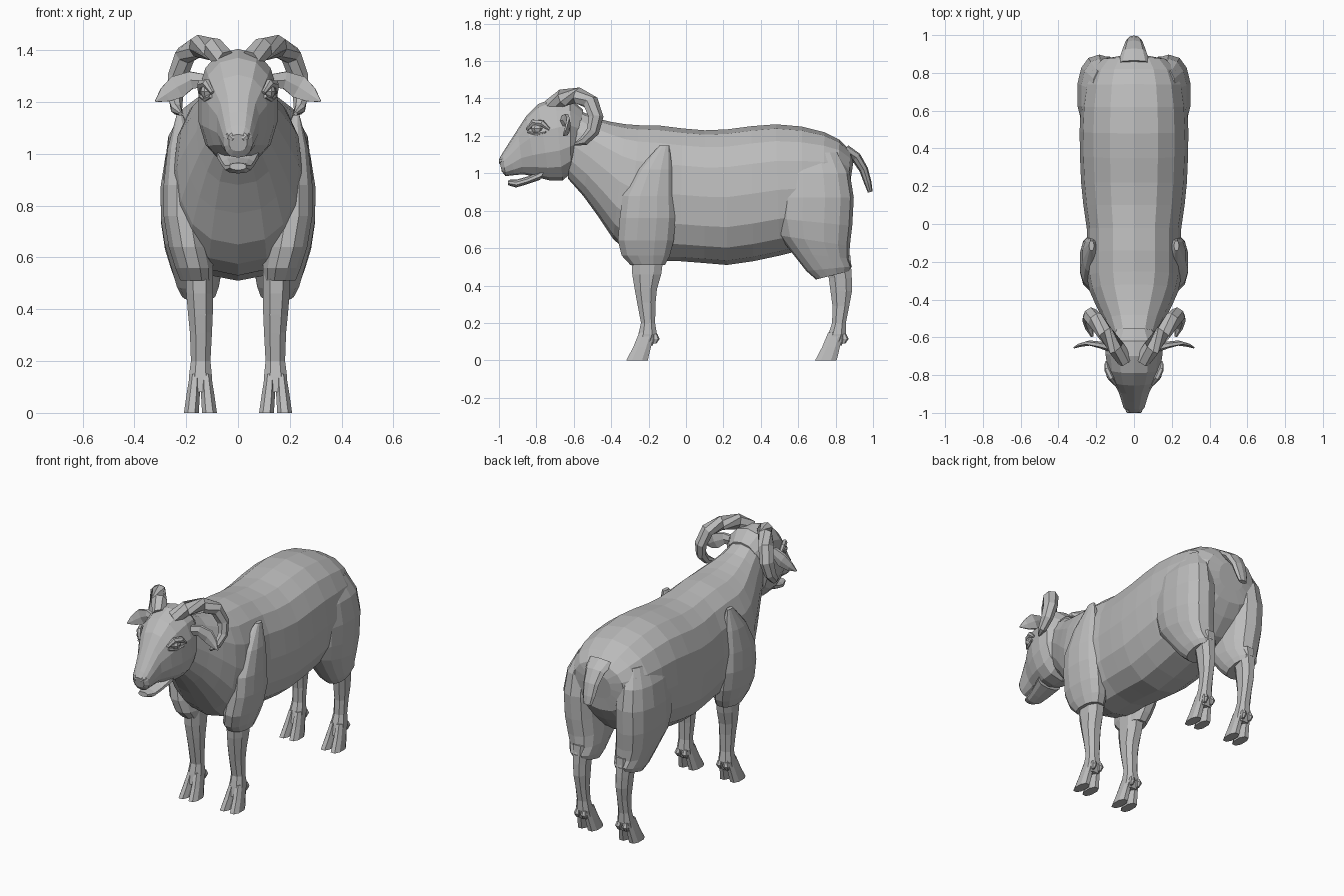
import bpy, bmesh, math
from mathutils import Vector

wool = bpy.data.materials.new("plain grey")
wool.diffuse_color = (0.5, 0.5, 0.5, 1)


def loft(name, *shells, mirror=False):
    """Skin each list of equal-length rings into a closed shell."""
    bm = bmesh.new()
    for rings in shells:
        vs = [[bm.verts.new(p) for p in r] for r in rings]
        n = len(vs[0])
        for a, b in zip(vs, vs[1:]):
            for i in range(n):
                j = (i + 1) % n
                bm.faces.new((a[i], a[j], b[j], b[i]))
        bm.faces.new(vs[0])
        bm.faces.new(vs[-1])
    bmesh.ops.recalc_face_normals(bm, faces=bm.faces)
    me = bpy.data.meshes.new(name)
    bm.to_mesh(me)
    bm.free()
    me.materials.append(wool)
    ob = bpy.data.objects.new(name, me)
    bpy.context.collection.objects.link(ob)
    if mirror:
        ob.modifiers.new("mirror", 'MIRROR').use_mirror_merge = False
    return ob


def spow(v, p):
    return math.copysign(abs(v) ** p, v)


def slice_ring(yb, zb, yt, zt, w, n=16, p=0.85):
    """Upright cross-section spanning a bottom point and a top point."""
    out = []
    for i in range(n):
        a = math.tau * i / n
        s = (1 - spow(math.cos(a), p)) / 2
        out.append((w * spow(math.sin(a), p), yb + (yt - yb) * s, zb + (zt - zb) * s))
    return out


def flat_ring(x, y, z, rx, ry, tilt=0, n=8):
    """Level cross-section, optionally tilted front to back."""
    out = []
    for i in range(n):
        a = math.tau * (i + 0.5) / n
        dy = ry * spow(math.sin(a), 0.85) * 1.06
        out.append((x + rx * spow(math.cos(a), 0.85) * 1.06, y + dy, z + tilt * dy))
    return out


def tube(pts, side, n=6):
    """Rings along a path of (x, y, z, radius across, radius along side)."""
    c = [Vector(p[:3]) for p in pts]
    rings = []
    for i, p in enumerate(pts):
        t = (c[min(i + 1, len(c) - 1)] - c[max(i - 1, 0)]).normalized()
        u = (Vector(side) - t * t.dot(Vector(side))).normalized()
        v = t.cross(u)
        rings.append([c[i] + u * p[4] * math.cos(math.tau * k / n)
                      + v * p[3] * math.sin(math.tau * k / n) for k in range(n)])
    return rings


# Trunk and neck
loft("body", [slice_ring(*r) for r in [
    (-.63, 0.97, -.62, 1.36, .11), (-.55, 0.88, -.48, 1.295, .16),
    (-.47, 0.77, -.40, 1.275, .20), (-.39, 0.65, -.32, 1.262, .235),
    (-.31, 0.575, -.25, 1.257, .25), (-.18, 0.53, -.14, 1.255, .25),
    (-.03, 0.53, -.02, 1.24, .25), (0.10, 0.52, 0.10, 1.23, .268),
    (0.22, 0.51, 0.22, 1.235, .28), (0.36, 0.53, 0.35, 1.252, .286),
    (0.50, 0.56, 0.48, 1.262, .288), (0.62, 0.59, 0.62, 1.25, .282),
    (0.73, 0.65, 0.74, 1.22, .265), (0.81, 0.74, 0.82, 1.18, .235),
    (0.86, 0.82, 0.88, 1.12, .175), (0.87, 0.90, 0.895, 1.06, .09)]])

# Shoulder and haunch masses
loft("shoulder", [flat_ring(*r, n=12) for r in [
    (.225, -.115, 1.15, .012, .025), (.215, -.165, 1.02, .055, .09),
    (.21, -.20, .88, .075, .135), (.21, -.205, .76, .075, .145),
    (.19, -.215, .64, .075, .145), (.17, -.215, .56, .07, .125),
    (.16, -.205, .51, .06, .09)]], mirror=True)
loft("haunch", [flat_ring(*r, n=14) for r in [
    (.17, .67, 1.11, .05, .14), (.18, .68, 1.0, .095, .185),
    (.183, .685, .87, .112, .20), (.18, .68, .74, .113, .197, -.1),
    (.17, .685, .64, .108, .18, -.15), (.16, .72, .56, .095, .145, -.1),
    (.155, .765, .49, .078, .115, .1), (.152, .785, .455, .062, .085, .25)]], mirror=True)

# Lower legs
loft("front_leg", [flat_ring(*r) for r in [
    (.15, -.205, .58, .055, .09), (.148, -.21, .46, .052, .078),
    (.145, -.215, .38, .048, .06), (.143, -.212, .31, .043, .05),
    (.144, -.203, .20, .038, .038), (.145, -.205, .14, .045, .05),
    (.145, -.222, .08, .045, .045)]], mirror=True)
loft("hind_leg", [flat_ring(*r) for r in [
    (.15, .80, .56, .055, .08), (.15, .825, .44, .045, .062),
    (.148, .83, .37, .042, .058), (.146, .828, .29, .036, .045),
    (.145, .818, .20, .036, .037), (.145, .808, .14, .045, .047),
    (.145, .79, .08, .045, .043)]], mirror=True)


# Cloven hooves with dewclaws
def hoof(name, dy):
    shells = []
    for s in (-1, 1):
        shells.append([flat_ring(.145 + s * .021, dy - .208, .15, .02, .042),
                       flat_ring(.145 + s * .028, dy - .235, .07, .026, .048),
                       flat_ring(.145 + s * .035, dy - .262, 0, .029, .058)])
        shells.append([flat_ring(.145 + s * .022, dy - .165, .14, .012, .012, n=6),
                       flat_ring(.145 + s * .024, dy - .16, .115, .017, .018, n=6),
                       flat_ring(.145 + s * .024, dy - .168, .09, .008, .01, n=6)])
    loft(name, *shells, mirror=True)


hoof("front_hoof", 0)
hoof("hind_hoof", 1.01)

# Head, with the lower jaw hanging slightly open
loft("head", [slice_ring(*r, n=14) for r in [
    (-.985, 1.01, -1.0, 1.075, .035), (-.965, .985, -.98, 1.11, .056),
    (-.92, .99, -.945, 1.165, .068), (-.87, .995, -.90, 1.235, .083),
    (-.80, .98, -.855, 1.305, .115), (-.73, .962, -.79, 1.37, .142),
    (-.66, .962, -.70, 1.405, .155), (-.615, 1.0, -.62, 1.40, .148),
    (-.60, 1.06, -.55, 1.34, .11)]])
loft("lower_jaw", [slice_ring(*r, n=10) for r in [
    (-.952, .937, -.95, .965, .032), (-.91, .924, -.90, .968, .052),
    (-.86, .938, -.84, .985, .064), (-.78, .965, -.75, 1.03, .085)]])
loft("nostril", tube([(.018, -.995, 1.055, .008, .006), (.03, -.99, 1.068, .016, .012),
                      (.046, -.972, 1.075, .006, .006)], (0, -1, 0)), mirror=True)

# Eyes: brow ridge, lower lid and eyeball
loft("eyelids",
     tube([(.098, -.85, 1.235, .008, .008), (.122, -.815, 1.272, .018, .016),
           (.142, -.77, 1.268, .018, .016), (.148, -.73, 1.235, .007, .007)], (1, -.6, 0)),
     tube([(.105, -.845, 1.222, .007, .007), (.126, -.80, 1.212, .012, .011),
           (.145, -.75, 1.222, .007, .007)], (1, -.6, 0)), mirror=True)
loft("eyeball", [flat_ring(.118, -.795, 1.24 + .028 * math.sin(a), .003 + .024 * math.cos(a),
                           .003 + .03 * math.cos(a)) for a in (-1.5, -.8, 0, .8, 1.5)], mirror=True)

# Curled horns
loft("horn", tube([
    (.045, -.72, 1.36, .045, .042), (.095, -.655, 1.405, .048, .045),
    (.155, -.575, 1.415, .046, .042), (.205, -.51, 1.38, .046, .04),
    (.232, -.482, 1.30, .044, .036), (.243, -.498, 1.225, .037, .03),
    (.238, -.545, 1.172, .027, .022), (.222, -.595, 1.155, .008, .008)],
    (.8, .6, 0.1), n=7), mirror=True)

# Drooping leaf-shaped ears
loft("ear", tube([
    (.125, -.655, 1.28, .03, .022), (.18, -.64, 1.285, .038, .018),
    (.235, -.63, 1.258, .052, .014), (.28, -.64, 1.228, .035, .01),
    (.318, -.655, 1.203, .004, .004)], (0, 1, 0)), mirror=True)

# Short flat tail
loft("tail", tube([
    (0, .85, 1.125, .03, .085), (0, .91, 1.085, .028, .066),
    (0, .95, 1.02, .024, .052), (0, .972, .95, .02, .042),
    (0, .985, .90, .013, .028)], (1, 0, 0), n=8))
